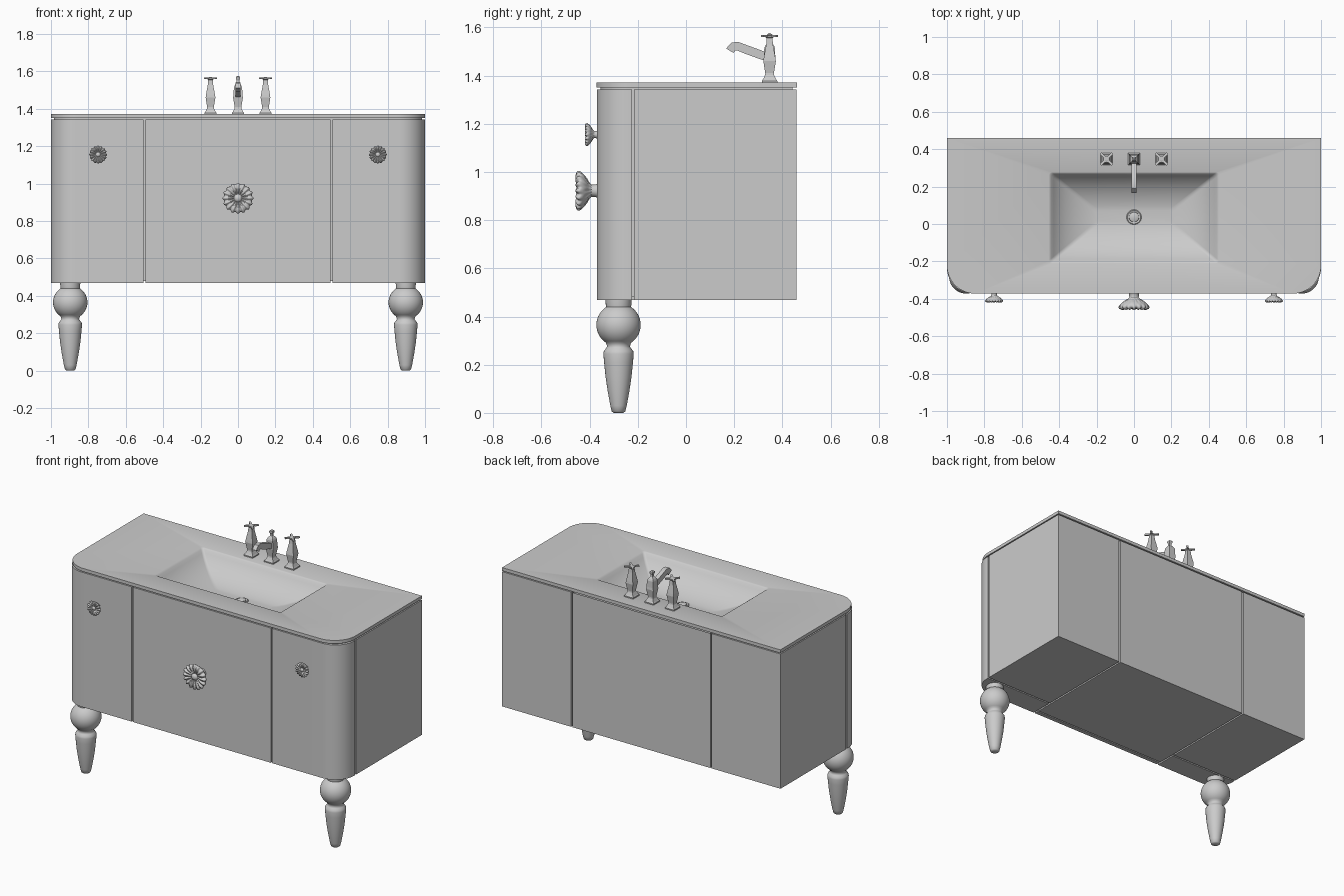
import bpy, bmesh
from math import pi, sin, cos, radians
from mathutils import Matrix, Vector

if "Cube" in bpy.data.objects:
    bpy.data.objects.remove(bpy.data.objects["Cube"])


def finish(bm, name, angle=None, matrix=None, normals=True):
    if normals:
        bmesh.ops.recalc_face_normals(bm, faces=bm.faces)
    me = bpy.data.meshes.new(name)
    bm.to_mesh(me)
    bm.free()
    ob = bpy.data.objects.new(name, me)
    bpy.context.collection.objects.link(ob)
    if matrix:
        ob.matrix_world = matrix
    if angle:
        bpy.ops.object.select_all(action='DESELECT')
        bpy.context.view_layer.objects.active = ob
        ob.select_set(True)
        bpy.ops.object.shade_smooth_by_angle(angle=radians(angle))
    return ob


def skin(bm, rings):
    """Join a row of equal closed rings with quads; returns the vertex rings."""
    vr = [[bm.verts.new(p) for p in r] for r in rings]
    for a, b in zip(vr, vr[1:]):
        n = len(a)
        for i in range(n):
            j = (i + 1) % n
            bm.faces.new((a[i], a[j], b[j], b[i]))
    return vr


def loft(name, rings, angle=None, matrix=None, start=True, end=True):
    bm = bmesh.new()
    vr = skin(bm, rings)
    if start:
        bm.faces.new(vr[0][::-1])
    if end:
        bm.faces.new(vr[-1])
    return finish(bm, name, angle, matrix)


def prism(name, outline, z0, z1, top=True):
    return loft(name, [[(x, y, z) for x, y in outline] for z in (z0, z1)], 30, end=top)


def arc(cx, cy, r, a0, a1, n):
    return [(cx + r * cos(radians(a0 + (a1 - a0) * i / n)),
             cy + r * sin(radians(a0 + (a1 - a0) * i / n))) for i in range(n + 1)]


def rect(x0, x1, y0, y1):
    return [(x0, y0), (x1, y0), (x1, y1), (x0, y1)]


def front_rounded(x, y0, y1, r):
    return (arc(-x + r, y0 + r, r, 180, 270, 16) + arc(x - r, y0 + r, r, 270, 360, 16)
            + [(x, y1), (-x, y1)])


def post(name, x, y, profile):
    """Square turned post from (half width, z) pairs."""
    return loft(name, [[(x + sx * w, y + sy * w, z) for sx, sy in
                        ((-1, -1), (1, -1), (1, 1), (-1, 1))] for w, z in profile])


F, B = -0.37, 0.458          # cabinet front and back
Z0, Z1 = 0.468, 1.343        # cabinet bottom and top
SEAM, G = -0.22, 0.005       # side seam and half gap

# Recessed core seen through the seams
prism("cabinet_core", front_rounded(0.985, F + 0.015, B - 0.015, 0.125), Z0 + 0.012, 1.352, top=False)

# Centre body and drawer front
prism("centre_body", rect(-0.5 + G, 0.5 - G, -0.335, B), Z0, Z1, top=False)
prism("centre_drawer_front", rect(-0.5 + G, 0.5 - G, F, -0.343), Z0, Z1)

# Side bodies and rounded corner doors
for s, side in ((-1, "left"), (1, "right")):
    prism(side + "_side_body", rect(*sorted((s * (0.5 + G), s)), SEAM + G, B), Z0, Z1)
    door = [(0.5 + G, F)] + arc(0.865, F + 0.135, 0.135, 270, 360, 18) + [(1, SEAM - G), (0.5 + G, SEAM - G)]
    prism(side + "_corner_door", [(s * x, y) for x, y in door], Z0, Z1)

# Countertop with sunken basin
bm = bmesh.new()
outline = front_rounded(1.0, F - 0.002, B + 0.002, 0.15)
low, high = skin(bm, [[(x, y, z) for x, y in outline] for z in (1.35, 1.371)])
depths = [(0, 0), (0.02, 0.002), (0.05, 0.008), (0.1, 0.025), (0.2, 0.052),
          (0.35, 0.082), (0.55, 0.11), (0.75, 0.128), (0.9, 0.137), (1, 0.14)]
rings = []
for t, d in depths:
    x = 0.455 + (0.2 - 0.455) * t
    y0, y1 = -0.21 + 0.215 * t, 0.277 + (0.075 - 0.277) * t
    r = 0.015
    pts = []
    for cx, cy, a in ((x - r, y1 - r, 0), (-x + r, y1 - r, 90), (-x + r, y0 + r, 180), (x - r, y0 + r, 270)):
        pts += arc(cx, cy, r, a, a + 90, 4)
    rings.append([(px, py, 1.371 - d) for px, py in pts])
basin = skin(bm, rings)
bm.faces.new(basin[-1])


def loop_edges(vs):
    return [bm.edges.get((a, b)) or bm.edges.new((a, b)) for a, b in zip(vs, vs[1:] + vs[:1])]


under = [bm.verts.new((p[0], p[1], 1.35)) for p in rings[0]]
for outer, inner, n in ((high, basin[0], 1), (low, under, -1)):
    bmesh.ops.triangle_fill(bm, use_beauty=True, normal=Vector((0, 0, n)),
                            edges=loop_edges(outer) + loop_edges(inner))
finish(bm, "countertop_with_basin", 35)


def lathe(name, profile, matrix, segs=48, petals=0, angle=40):
    """Turned part from (radius, height, flute depth) rows."""
    rings = []
    for r, h, f in profile:
        ring = []
        for i in range(segs):
            a = 2 * pi * i / segs
            w = f * cos(petals * a)
            ring.append(((r * (1 + w)) * cos(a), (r * (1 + w)) * sin(a), h + w * 0.07))
        rings.append(ring)
    return loft(name, rings, angle, matrix)


# Drain
lathe("drain", [(0.04, -0.01, 0), (0.04, 0.004, 0), (0.036, 0.007, 0), (0.03, 0.003, 0), (0.027, 0.003, 0),
                (0.026, 0.01, 0), (0.015, 0.014, 0), (0.003, 0.015, 0)], Matrix.Translation((0, 0.037, 1.231)))

# Turned front legs
leg = [(0.02, 0), (0.028, 0.006), (0.034, 0.03), (0.045, 0.09), (0.054, 0.15), (0.06, 0.21), (0.063, 0.245),
       (0.061, 0.257), (0.052, 0.268), (0.047, 0.276), (0.05, 0.284)]
leg += [(0.092 * cos(radians(a)), 0.365 + 0.09 * sin(radians(a))) for a in range(-56, 57, 8)]
leg += [(0.053, 0.447), (0.054, 0.475)]
for s, side in ((-1, "left"), (1, "right")):
    lathe(side + "_front_leg", [(r, z, 0) for r, z in leg], Matrix.Translation((s * 0.897, -0.28, 0)), angle=60)

# Fluted flower knobs
knob = [(0.029, 0, 0), (0.026, 0.012, 0), (0.025, 0.026, 0), (0.036, 0.037, 0.03), (0.052, 0.046, 0.05),
        (0.066, 0.056, 0.05), (0.076, 0.068, 0.05), (0.079, 0.076, 0.05), (0.075, 0.084, 0.05),
        (0.06, 0.089, 0.06), (0.045, 0.087, 0.06), (0.03, 0.08, 0.05), (0.022, 0.078, 0),
        (0.018, 0.086, 0), (0.009, 0.091, 0), (0.002, 0.092, 0)]
for name, x, z, k in (("drawer_knob", 0, 0.922, 1), ("left_door_knob", -0.748, 1.155, 0.58),
                      ("right_door_knob", 0.748, 1.155, 0.58)):
    lathe(name, knob, Matrix.Translation((x, F + 0.004, z)) @ Matrix.Rotation(pi / 2, 4, 'X')
          @ Matrix.Scale(k, 4), segs=128, petals=16, angle=50)

# Tap posts with diagonal cross handles
stem = [(0.032, 1.37), (0.032, 1.378), (0.027, 1.385), (0.019, 1.402), (0.018, 1.41), (0.026, 1.46),
        (0.024, 1.475), (0.014, 1.53), (0.012, 1.555)]
TY = 0.347
for s, side in ((-1, "left"), (1, "right")):
    x = s * 0.147
    post(side + "_tap_post", x, TY, stem + [(0.017, 1.56), (0.017, 1.566), (0.008, 1.569)])
    for a in (45, 135):
        bm = bmesh.new()
        bmesh.ops.create_cube(bm, size=1, matrix=Matrix.Translation((x, TY, 1.564))
                              @ Matrix.Rotation(radians(a), 4, 'Z') @ Matrix.Diagonal((0.088, 0.013, 0.009, 1)))
        finish(bm, side + "_tap_cross_arm")

# Spout post with finial, and spout
post("spout_post", 0, TY, stem[:7] + [(0.022, 1.515), (0.018, 1.525), (0.008, 1.538), (0.007, 1.55),
                                      (0.012, 1.562), (0.011, 1.57), (0.004, 1.576)])
path = [(0.35, 1.472, 0, -1), (0.30, 1.49, 0.35, -1), (0.245, 1.51, 0.35, -1), (0.215, 1.522, 0.1, -1),
        (0.197, 1.521, -0.5, -1), (0.182, 1.503, -1, -0.6)]
rings = []
for y, z, dz, dy in path:
    n = Vector((0, -dz, dy)).normalized() * 0.018
    rings.append([(sx * 0.014, y + q * n.y, z + q * n.z) for sx, q in ((-1, -1), (1, -1), (1, 1), (-1, 1))])
loft("spout", rings, 30)
